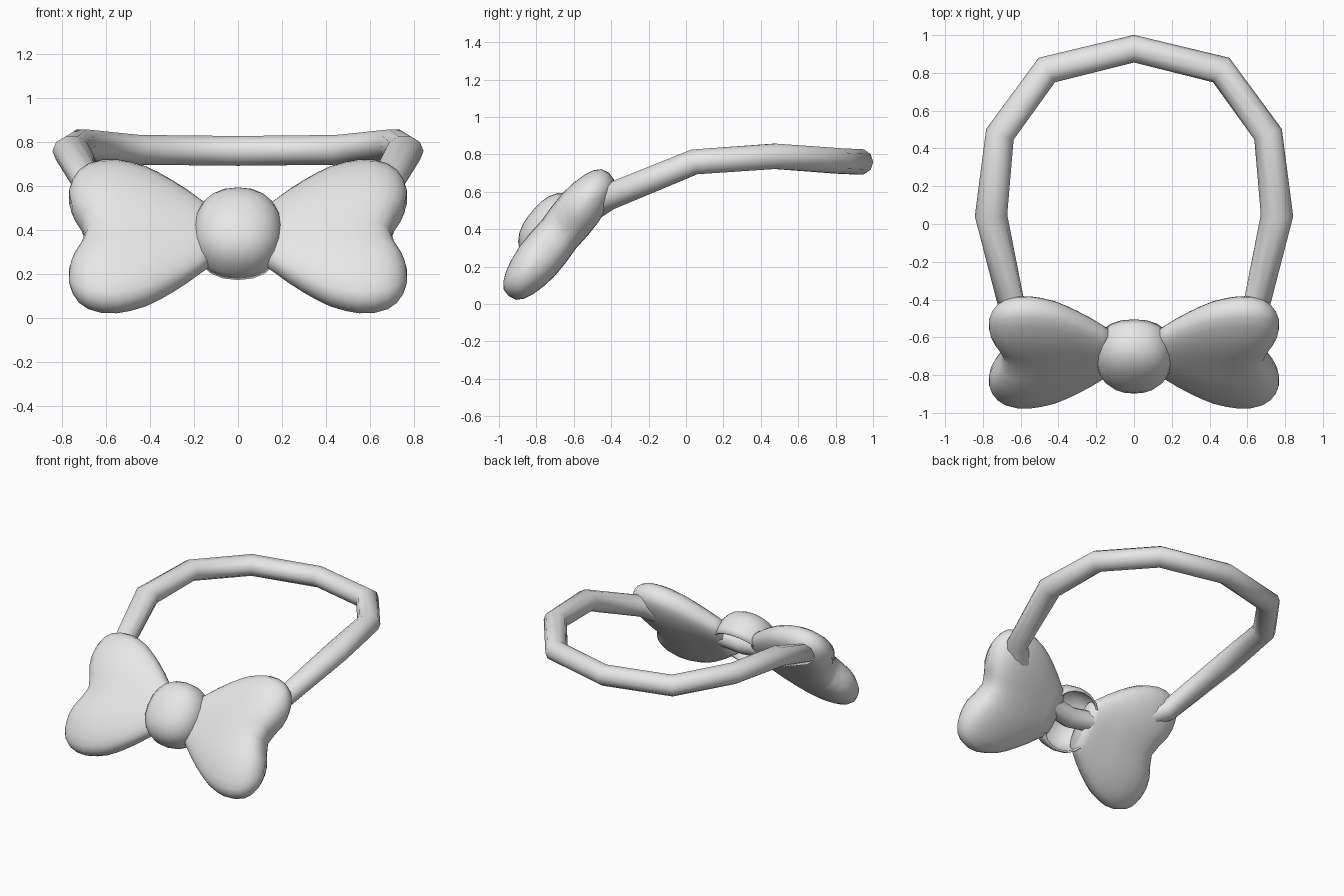
import bpy, bmesh, math
from mathutils import Vector

if "Cube" in bpy.data.objects:
    bpy.data.objects.remove(bpy.data.objects["Cube"])

grey = bpy.data.materials.new("plain_grey")
grey.diffuse_color = (0.8, 0.8, 0.8, 1)
grey.use_nodes = True
grey.node_tree.nodes["Principled BSDF"].inputs["Base Color"].default_value = grey.diffuse_color

# Bow plane: u runs up the tilted bow, n points out of its front
TILT = math.radians(51)
C, S = math.cos(TILT), math.sin(TILT)


def bow_point(x, u, n):
    return Vector((x, -0.68 + u * C - n * S, 0.372 + u * S + n * C))


def spow(v, p):
    return math.copysign(abs(v) ** p, v)


def loft(name, rings, closed=False, cap_start=False, cap_end=False):
    """Skin a list of equal-length vertex rings."""
    bm = bmesh.new()
    vs = [[bm.verts.new(p) for p in r] for r in rings]
    k = len(vs[0])
    pairs = list(zip(vs, vs[1:]))
    if closed:
        pairs.append((vs[-1], vs[0]))
    for a, b in pairs:
        for i in range(k):
            j = (i + 1) % k
            bm.faces.new((a[i], a[j], b[j], b[i]))
    if cap_start:
        bm.faces.new(vs[0])
    if cap_end:
        bm.faces.new(vs[-1])
    bmesh.ops.remove_doubles(bm, verts=bm.verts, dist=1e-5)
    bmesh.ops.recalc_face_normals(bm, faces=bm.faces)
    me = bpy.data.meshes.new(name)
    bm.to_mesh(me)
    bm.free()
    for f in me.polygons:
        f.use_smooth = True
    me.materials.append(grey)
    ob = bpy.data.objects.new(name, me)
    bpy.context.collection.objects.link(ob)
    return ob


# Neck band: angular loop, mirrored from its right half (x, y, z, half width)
half = [(0, 0.928, 0.76, 0.073), (0.462, 0.815, 0.765, 0.078),
        (0.71, 0.475, 0.79, 0.078), (0.757, 0.045, 0.76, 0.086),
        (0.65, -0.42, 0.57, 0.075), (0.38, -0.63, 0.43, 0.07),
        (0, -0.66, 0.38, 0.07)]
path = half + [(-x, y, z, w) for x, y, z, w in reversed(half[1:-1])]
rings = []
for i, (x, y, z, w) in enumerate(path):
    p = Vector((x, y, z))
    a = Vector(path[i - 1][:3])
    b = Vector(path[(i + 1) % len(path)][:3])
    t = ((p - a).normalized() + (b - p).normalized()).normalized()
    out = t.cross(Vector((0, 0, 1))).normalized()
    up = out.cross(t)
    rings.append([p + out * w * math.cos(q * math.tau / 10)
                  + up * 0.071 * math.sin(q * math.tau / 10)
                  for q in range(10)])
loft("neck_band", rings, closed=True)

# Bow loops: puffy heart shapes (x, half height, half thickness)
stations = [(0.12, 0.16, 0.06), (0.17, 0.2, 0.08), (0.23, 0.255, 0.092),
            (0.3, 0.31, 0.105), (0.36, 0.352, 0.116), (0.42, 0.387, 0.125),
            (0.49, 0.412, 0.132), (0.55, 0.425, 0.135), (0.62, 0.423, 0.134),
            (0.68, 0.403, 0.124), (0.722, 0.37, 0.106), (0.75, 0.325, 0.08),
            (0.767, 0.27, 0.045), (0.773, 0.2, 0.0)]
for side, name in ((1, "bow_loop_right"), (-1, "bow_loop_left")):
    rings = []
    for x, h, w in stations:
        t = (x - 0.1) / 0.67
        ring = []
        for q in range(28):
            ang = q * math.tau / 28
            u = h * math.cos(ang)
            notch = math.exp(-(u / 0.12) ** 2)
            n = w * spow(math.sin(ang), 0.75) * (1 - 0.18 * t * notch)
            ring.append(bow_point(side * (x - 0.075 * t * t * notch), u, n))
        rings.append(ring)
    loft(name, rings, cap_start=True)

# Knot: rounded shell, open at the back
rings = []
for n_scale, r in [(-0.055, 0.95), (-0.02, 0.99)] + [
        (0.19 * math.sin(a) ** 0.8, math.cos(a) ** 0.8)
        for a in [math.radians(d) for d in (0.5, 15, 30, 45, 60, 75, 86)]]:
    rings.append([bow_point(0.205 * r * spow(math.cos(q * math.tau / 20), 0.9),
                            0.222 * r * spow(math.sin(q * math.tau / 20), 0.9),
                            n_scale) for q in range(20)])
knot = loft("bow_knot", rings, cap_end=True)
shell = knot.modifiers.new("shell", 'SOLIDIFY')
shell.thickness = 0.012
shell.offset = -1
